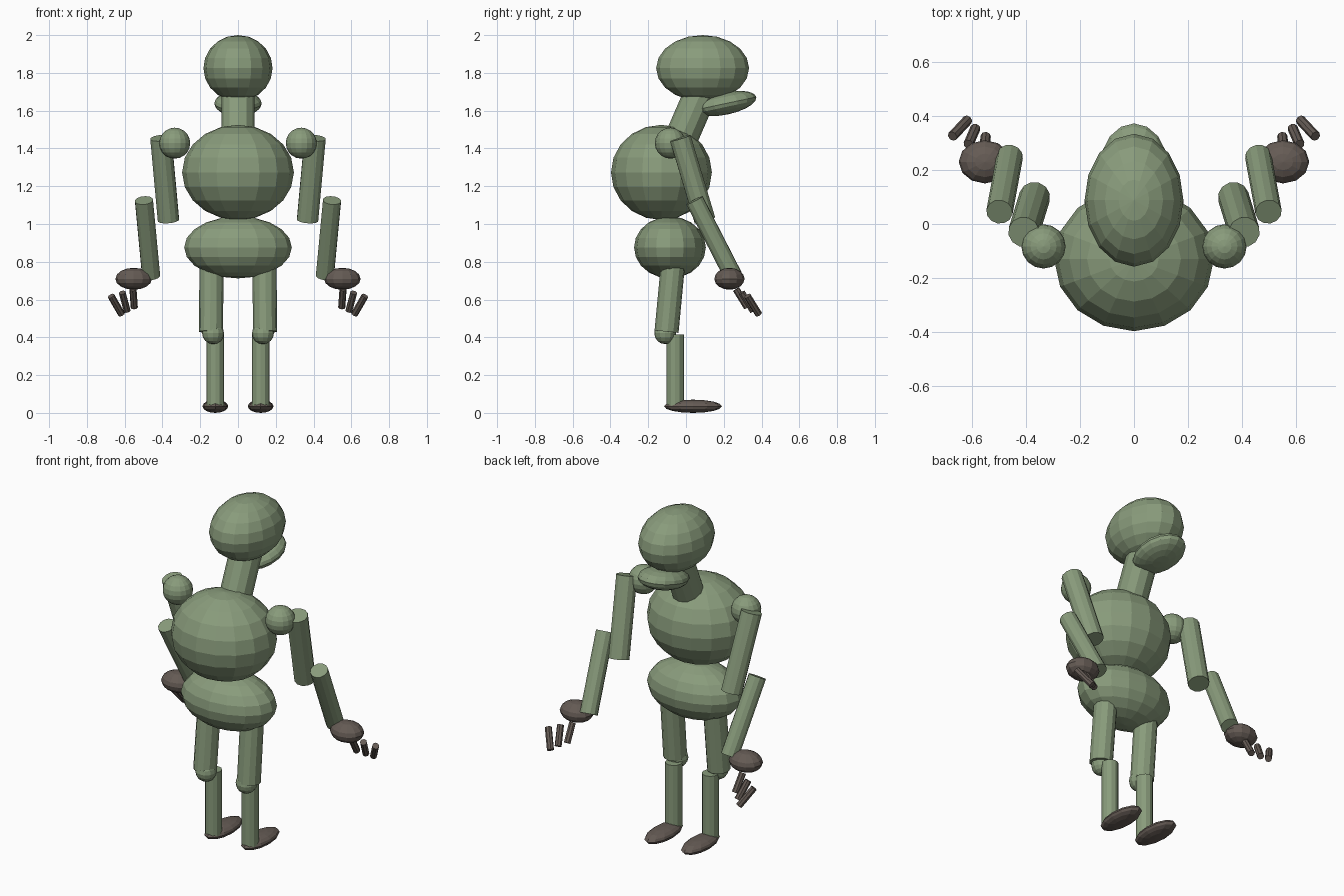
import bpy
from math import radians
from mathutils import Vector

if "Cube" in bpy.data.objects:
    bpy.data.objects.remove(bpy.data.objects["Cube"])


def material(name, rgb):
    m = bpy.data.materials.new(name)
    m.diffuse_color = (*rgb, 1)
    m.use_nodes = True
    m.node_tree.nodes["Principled BSDF"].inputs["Base Color"].default_value = m.diffuse_color
    return m


GREEN = material("green_skin", (0.25, 0.33, 0.20))
BROWN = material("dark_brown", (0.13, 0.105, 0.09))


def ellipsoid(name, centre, radii, mat=GREEN, seg=16, rings=10, tilt=0):
    bpy.ops.mesh.primitive_uv_sphere_add(segments=seg, ring_count=rings, radius=1,
                                         location=centre, rotation=(radians(tilt), 0, 0))
    ob = bpy.context.object
    ob.name = name
    ob.scale = radii
    ob.data.materials.append(mat)


def rod(name, a, b, r, mat=GREEN, sides=12):
    a, b = Vector(a), Vector(b)
    d = b - a
    bpy.ops.mesh.primitive_cylinder_add(vertices=sides, radius=r, depth=d.length,
                                        location=(a + b) / 2)
    ob = bpy.context.object
    ob.name = name
    ob.rotation_euler = d.to_track_quat('Z', 'Y').to_euler()
    ob.data.materials.append(mat)


# Body core
ellipsoid("pelvis", (0, -0.085, 0.876), (0.285, 0.19, 0.164))
ellipsoid("torso", (0, -0.13, 1.273), (0.296, 0.267, 0.252))
rod("neck", (0, -0.04, 1.42), (0, 0.09, 1.72), 0.088)
ellipsoid("head", (0, 0.088, 1.825), (0.183, 0.246, 0.175))
ellipsoid("jaw", (0, 0.21, 1.638), (0.126, 0.166, 0.059), tilt=12)

for side, s in (("left", -1), ("right", 1)):
    # Arm
    ellipsoid(f"{side}_shoulder", (s * 0.335, -0.083, 1.428), (0.082,) * 3, seg=16, rings=10)
    rod(f"{side}_upper_arm", (s * 0.368, 0.10, 1.02), (s * 0.408, -0.03, 1.455), 0.058)
    rod(f"{side}_forearm", (s * 0.46, 0.25, 0.725), (s * 0.498, 0.045, 1.125), 0.049)
    ellipsoid(f"{side}_hand", (s * 0.552, 0.23, 0.71), (0.097, 0.08, 0.058), BROWN, 12, 8)
    # Fingers fan outwards
    for i, (x0, x1) in enumerate(((0.556, 0.549), (0.613, 0.587), (0.672, 0.616))):
        rod(f"{side}_finger_{i + 1}", (s * x1, 0.325 + 0.03 * i, 0.558 - 0.018 * i),
            (s * x0, 0.265 + 0.03 * i, 0.655 - 0.018 * i), 0.019, BROWN, 8)
    # Leg
    rod(f"{side}_thigh", (s * 0.143, -0.103, 0.43), (s * 0.140, -0.065, 0.83), 0.064)
    ellipsoid(f"{side}_knee", (s * 0.132, -0.11, 0.422), (0.058,) * 3, seg=12, rings=8)
    rod(f"{side}_shin", (s * 0.12, -0.057, 0.035), (s * 0.12, -0.057, 0.415), 0.046)
    ellipsoid(f"{side}_foot", (s * 0.12, 0.037, 0.035), (0.068, 0.153, 0.035), BROWN, 12, 8)
